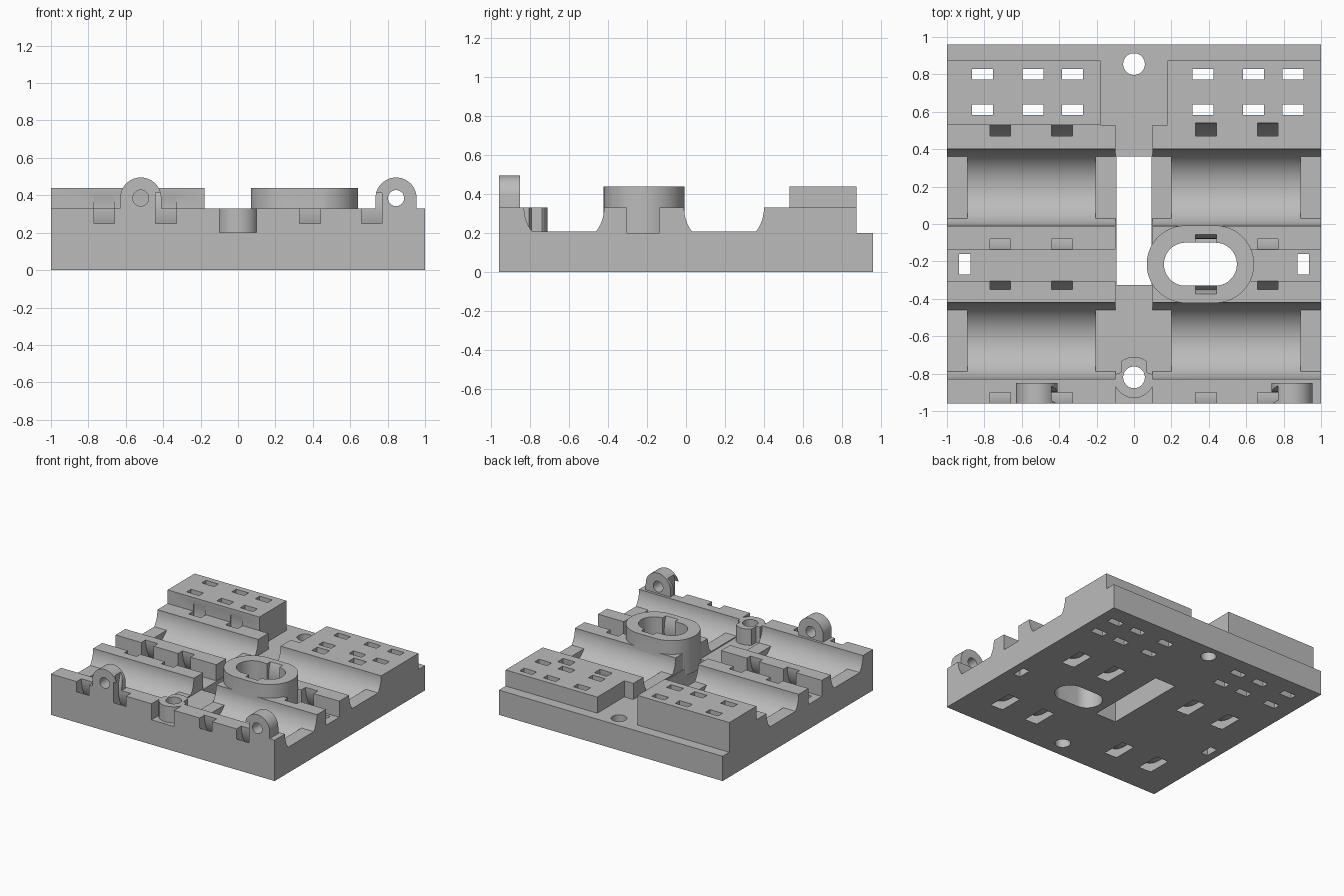
import bpy, bmesh, math

cube = bpy.data.objects.get("Cube")
if cube:
    bpy.data.objects.remove(cube, do_unlink=True)

grey = bpy.data.materials.new("mid_grey")
grey.use_nodes = True
grey.diffuse_color = (0.5, 0.5, 0.5, 1)
grey.node_tree.nodes["Principled BSDF"].inputs["Base Color"].default_value = (0.5, 0.5, 0.5, 1)


def prism(name, pts, axis, lo, hi):
    """Extrude a 2D outline along x (y,z), y (x,z) or z (x,y)."""
    place = {"x": lambda u, v, w: (w, u, v),
             "y": lambda u, v, w: (u, w, v),
             "z": lambda u, v, w: (u, v, w)}[axis]
    bm = bmesh.new()
    low = [bm.verts.new(place(u, v, lo)) for u, v in pts]
    high = [bm.verts.new(place(u, v, hi)) for u, v in pts]
    bm.faces.new(low)
    bm.faces.new(high)
    n = len(pts)
    for i in range(n):
        j = (i + 1) % n
        bm.faces.new((low[i], low[j], high[j], high[i]))
    bmesh.ops.recalc_face_normals(bm, faces=bm.faces)
    mesh = bpy.data.meshes.new(name)
    bm.to_mesh(mesh)
    bm.free()
    mesh.materials.append(grey)
    ob = bpy.data.objects.new(name, mesh)
    bpy.context.collection.objects.link(ob)
    return ob


def box(name, x0, x1, y0, y1, z0, z1):
    return prism(name, [(x0, y0), (x1, y0), (x1, y1), (x0, y1)], "z", z0, z1)


def circle(u, v, r, n=64):
    return [(u + r * math.cos(2 * math.pi * (i + .5) / n),
             v + r * math.sin(2 * math.pi * (i + .5) / n)) for i in range(n)]


def stadium(cx, cy, half, r):
    s = half - r
    return [(x + math.copysign(s, x - cx), y) for x, y in circle(cx, cy, r)]


def combine(target, tool, op="DIFFERENCE"):
    mod = target.modifiers.new("combine", "BOOLEAN")
    mod.operation = op
    mod.solver = "EXACT"
    mod.object = tool
    bpy.context.view_layer.objects.active = target
    bpy.ops.object.modifier_apply(modifier=mod.name)
    bpy.data.objects.remove(tool, do_unlink=True)


TOP, FLOOR, WALL, OVER = 0.44, 0.2, 0.33, 0.7
channels = (-0.625, 0.195)
strap_x = (-0.715, -0.385, 0.385, 0.715)
body = box("base_block", -1, 1, -.96, .96, 0, TOP)

# Stepped levels: low walls, rear lip, centre aisle, groove, well
for args in ((-2, 2, -2, .53, WALL, OVER),
             (.14, 2, -2, 2, WALL, OVER),
             (-2, 2, .875, 2, FLOOR, OVER),
             (-.1, .1, -2, 2, FLOOR, OVER),
             (-.18, .18, .53, 2, FLOOR, OVER),
             (-2, 2, -.305, -.135, FLOOR, OVER),
             (-.093, .093, -.325, .36, -.1, OVER)):
    combine(body, box("level_cutter", *args))

# Cradle channels with flat ends and deeper round troughs
for cy in channels:
    flat = [(y, max(z, FLOOR)) for y, z in circle(cy, WALL, .205)]
    slot = sorted((p for p in flat if p[1] > FLOOR), key=lambda p: math.atan2(p[1] - FLOOR, p[0] - cy))
    combine(body, prism("channel_cutter", slot, "x", -1.5, 1.5))
    for lo, hi in ((-.89, -.205), (.2, .89)):
        combine(body, prism("trough_cutter", circle(cy, WALL, .205), "x", lo, hi))

# Oval collar
combine(body, prism("oval_collar", stadium(.355, -.215, .287, .207), "z", .15, TOP), "UNION")

# Screw boss with trimmed sides
trim = []
for x, y in circle(0, -.82, .11):
    w = .1 if y < -.8 else .07
    trim.append((max(-w, min(w, x)), y))
combine(body, prism("screw_boss", trim, "z", .1, WALL), "UNION")

# Hinge lugs on the front wall
for cx in (-.52, .845):
    outline = [(x, z) if z > .385 else (cx + math.copysign(.11, x - cx), .3)
               for x, z in circle(cx, .385, .11)]
    outline = list(dict.fromkeys(outline))
    combine(body, prism("lug", outline, "y", -.96, -.85), "UNION")
    combine(body, prism("pin_cutter", circle(cx, .385, .043, 32), "y", -1.1, -.8))

# Ring-shaped strap passages around each channel
for cy in channels:
    for sx in strap_x:
        ring = prism("strap_cutter", circle(cy, WALL, .345), "x", sx - .055, sx + .055)
        combine(ring, prism("strap_core", circle(cy, WALL, .275), "x", sx - .2, sx + .2))
        combine(body, ring)

# Through holes: oval, screws, side slots, rear slots
combine(body, prism("oval_cutter", stadium(.355, -.215, .195, .115), "z", -.1, OVER))
for cy in (-.82, .855):
    combine(body, prism("screw_cutter", circle(0, cy, .058, 48), "z", -.1, OVER))
for sx in (-.905, .905):
    combine(body, box("side_slot", sx - .03, sx + .03, -.27, -.16, -.1, OVER))
for sx in (-.81, -.54, -.33, .37, .64, .85):
    for sy in (.61, .8):
        combine(body, box("rear_slot", sx - .056, sx + .056, sy - .028, sy + .028, -.1, OVER))

# Smooth the round surfaces, keep edges sharp
bpy.ops.object.select_all(action="DESELECT")
body.select_set(True)
bpy.context.view_layer.objects.active = body
bpy.ops.object.shade_smooth_by_angle(angle=math.radians(30))
